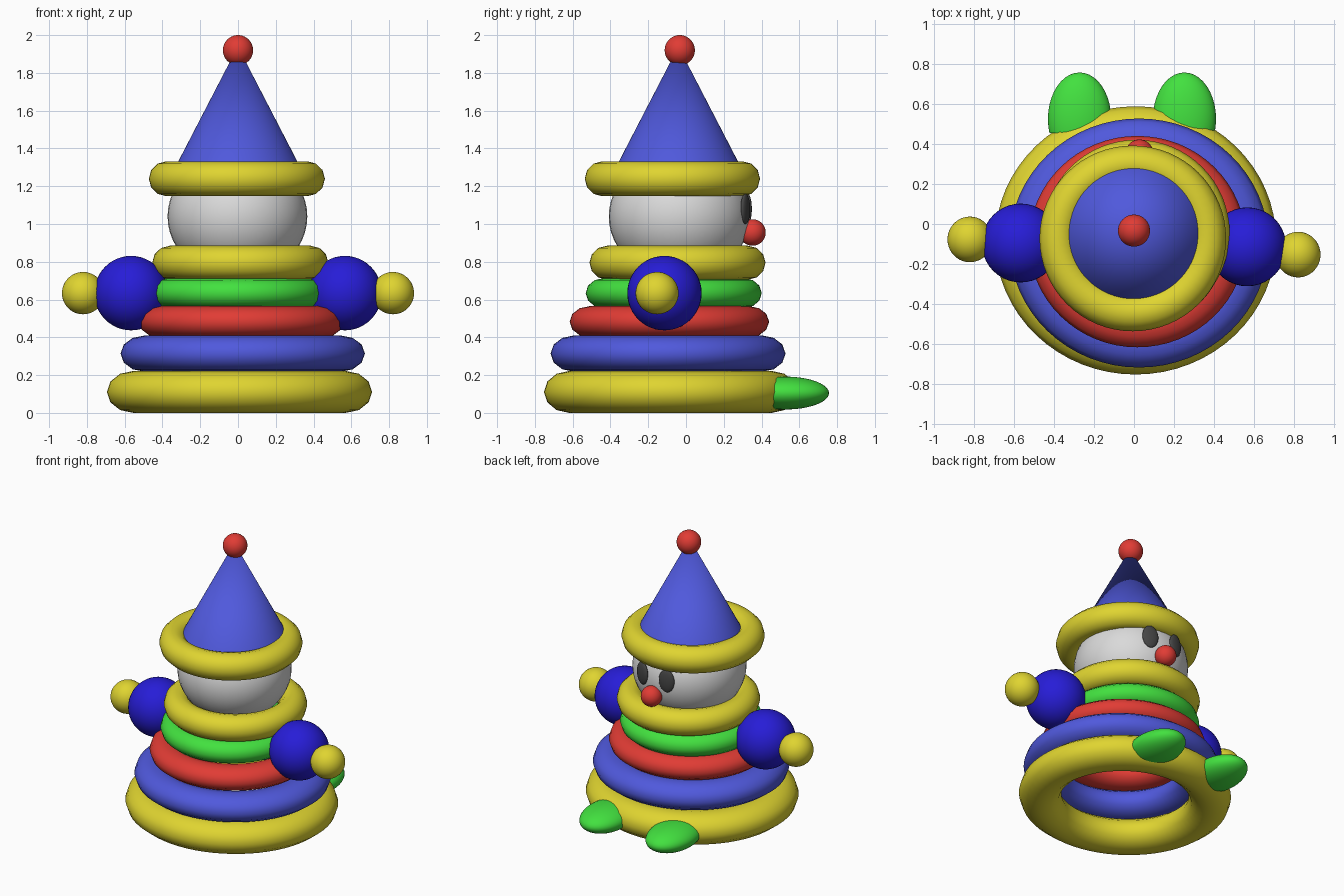
import bpy, bmesh, math

if "Cube" in bpy.data.objects:
    bpy.data.objects.remove(bpy.data.objects["Cube"])


def mat(name, rgb):
    m = bpy.data.materials.new(name)
    m.diffuse_color = (*rgb, 1)
    m.use_nodes = True
    m.node_tree.nodes["Principled BSDF"].inputs["Base Color"].default_value = m.diffuse_color
    return m


YELLOW = mat("yellow", (0.74, 0.66, 0.03))
BLUE = mat("light_blue", (0.08, 0.10, 0.72))
DEEP = mat("deep_blue", (0.02, 0.012, 0.68))
RED = mat("red", (0.75, 0.045, 0.035))
GREEN = mat("green", (0.055, 0.75, 0.05))
WHITE = mat("white", (0.70, 0.70, 0.70))
DARK = mat("dark_grey", (0.06, 0.06, 0.06))


def finish(name, material):
    ob = bpy.context.object
    ob.name = name
    ob.data.materials.append(material)
    bpy.ops.object.transform_apply(location=True, rotation=True, scale=True)
    bpy.ops.object.shade_smooth_by_angle(angle=math.radians(60))
    return ob


def ring(name, material, cx, cy, rx, ry, z0, z1):
    """Flattened torus given by its outer radii and its height range."""
    bpy.ops.mesh.primitive_torus_add(major_segments=64, minor_segments=12,
                                     major_radius=0.8, minor_radius=0.2,
                                     location=(cx, cy, (z0 + z1) / 2))
    bpy.context.object.scale = (rx, ry, (z1 - z0) / 0.4)
    return finish(name, material)


def ball(name, material, loc, size, yaw=0):
    bpy.ops.mesh.primitive_uv_sphere_add(segments=40, ring_count=24, radius=1,
                                         location=loc, rotation=(0, 0, yaw))
    bpy.context.object.scale = size
    return finish(name, material)


# stacked body rings and hat brim
ring("base_ring", YELLOW, 0.008, -0.082, 0.702, 0.67, 0.0, 0.222)
ring("lower_ring", BLUE, 0.025, -0.095, 0.647, 0.622, 0.218, 0.41)
ring("middle_ring", RED, 0.017, -0.088, 0.542, 0.528, 0.40, 0.565)
ring("upper_ring", GREEN, 0.0, -0.065, 0.466, 0.466, 0.555, 0.713)
ring("collar_ring", YELLOW, 0.012, -0.045, 0.466, 0.466, 0.705, 0.885)
ring("hat_brim", YELLOW, -0.006, -0.072, 0.466, 0.464, 1.147, 1.332)

# head, nose and eyes (the face looks toward +y)
ball("head", WHITE, (-0.003, -0.035, 1.04), (0.37, 0.374, 0.33))
ball("nose", RED, (0.027, 0.352, 0.955), (0.07, 0.07, 0.07))
for side, x in (("left", -0.075), ("right", 0.125)):
    y = 0.333 - 1.2 * x * x
    ball(side + "_eye", DARK, (x, y, 1.08), (0.055, 0.02, 0.08), -x * 2.6)

# pointed hat with pompom
bpy.ops.mesh.primitive_cone_add(vertices=64, radius1=0.352, radius2=0.0, depth=0.68,
                                location=(-0.001, -0.04, 1.26 + 0.34))
finish("hat_cone", BLUE)
ball("hat_pompom", RED, (0.0, -0.033, 1.92), (0.08, 0.08, 0.08))

# arms and hands
for side, s, ay, hy in (("left", -1, -0.095, -0.077), ("right", 1, -0.114, -0.153)):
    ball(side + "_arm", DEEP, (s * 0.566, ay, 0.634), (0.195, 0.197, 0.197))
    ball(side + "_hand", YELLOW, (s * 0.82, hy, 0.634), (0.112, 0.114, 0.112))

# feet: ellipsoids cut flat where they meet the base ring
for side, x in (("left", -0.272), ("right", 0.252)):
    foot = ball(side + "_foot", GREEN, (x, 0.525, 0.105), (0.158, 0.232, 0.087))
    bm = bmesh.new()
    bm.from_mesh(foot.data)
    bmesh.ops.bisect_plane(bm, geom=bm.verts[:] + bm.edges[:] + bm.faces[:],
                           plane_co=(0, 0.455, 0), plane_no=(0, -1, 0), clear_outer=True)
    bmesh.ops.holes_fill(bm, edges=[e for e in bm.edges if e.is_boundary])
    bmesh.ops.recalc_face_normals(bm, faces=bm.faces[:])
    for e in bm.edges:
        if len(e.link_faces) == 2 and e.calc_face_angle() > 1.0:
            e.smooth = False
    bm.to_mesh(foot.data)
    bm.free()
